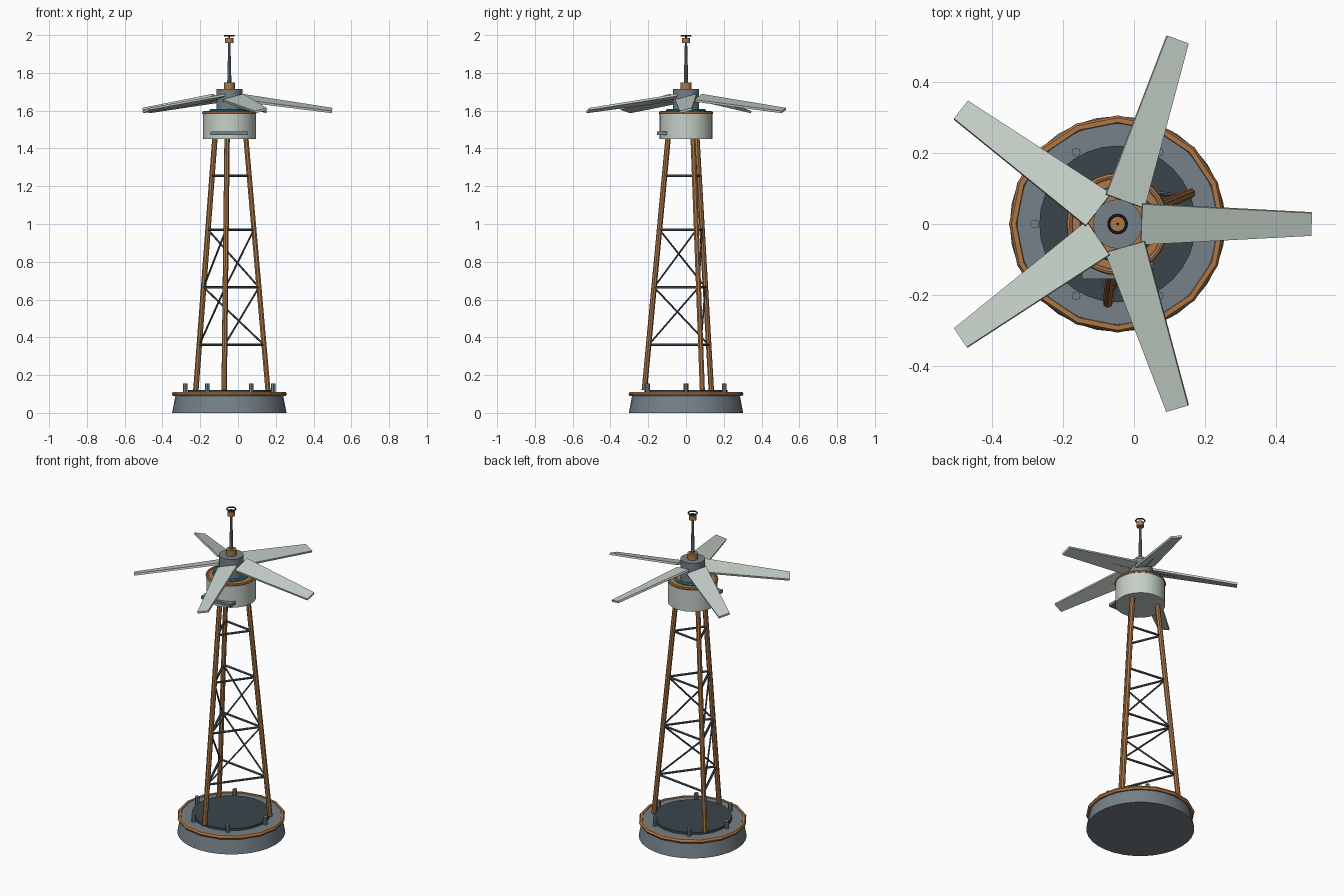
import bpy, bmesh, math
from mathutils import Vector, Matrix

if "Cube" in bpy.data.objects:
    bpy.data.objects.remove(bpy.data.objects["Cube"])

CX = -0.046  # tower axis offset in x


def material(name, rgb):
    m = bpy.data.materials.new(name)
    m.diffuse_color = (*rgb, 1)
    m.use_nodes = True
    m.node_tree.nodes["Principled BSDF"].inputs["Base Color"].default_value = m.diffuse_color
    return m


SLATE = material("slate metal", (0.18, 0.22, 0.25))
DARK = material("dark deck", (0.042, 0.06, 0.07))
COPPER = material("copper", (0.42, 0.19, 0.065))
PALE = material("pale panel", (0.56, 0.63, 0.58))
STEEL = material("brace steel", (0.08, 0.098, 0.114))
TEAL = material("teal glow", (0.026, 0.30, 0.37))
BLACK = material("black metal", (0.015, 0.017, 0.02))


def finish(ob, name, mat, smooth=True):
    ob.name = name
    ob.data.materials.clear()
    ob.data.materials.append(mat)
    if smooth:
        bpy.ops.object.shade_smooth_by_angle(angle=math.radians(35))
    return ob


def drum(name, mat, r1, r2, z0, z1, sides=32, x=0, y=0):
    bpy.ops.mesh.primitive_cone_add(vertices=sides, radius1=r1, radius2=r2, depth=z1 - z0,
                                    location=(CX + x, y, (z0 + z1) / 2))
    return finish(bpy.context.object, name, mat)


def ring(name, mat, r, minor, z, segs=32, sides=6):
    bpy.ops.mesh.primitive_torus_add(major_radius=r, minor_radius=minor, major_segments=segs,
                                     minor_segments=sides, location=(CX, 0, z))
    return finish(bpy.context.object, name, mat, segs > 20)


def rod(name, mat, a, b, r, sides=8):
    a, b = Vector(a), Vector(b)
    bpy.ops.mesh.primitive_cylinder_add(vertices=sides, radius=r, depth=(b - a).length, location=(a + b) / 2)
    ob = bpy.context.object
    ob.rotation_euler = (b - a).to_track_quat('Z', 'Y').to_euler()
    return finish(ob, name, mat, False)


# base plinth, rim, deck and bolts
drum("base", SLATE, 0.303, 0.282, 0, 0.108)
ring("base_rim", COPPER, 0.292, 0.013, 0.1, 16, 6)
drum("deck", DARK, 0.22, 0.22, 0.1, 0.122)
for i in range(6):
    a = math.radians(60 * i)
    drum(f"bolt_{i}", SLATE, 0.0125, 0.0125, 0.1, 0.156, 8, 0.233 * math.cos(a), 0.233 * math.sin(a))


# three leaning legs
def leg_point(i, z):
    a = 0.4 + i * math.tau / 3
    r = 0.222 + (0.096 - 0.222) * (z - 0.12) / 1.33
    return (CX + r * math.cos(a), r * math.sin(a), z)


for i in range(3):
    rod(f"leg_{i}", COPPER, leg_point(i, 0.12), leg_point(i, 1.47), 0.0145)

# horizontal braces and one diagonal per face in the two middle bays
levels = [0.36, 0.665, 0.97, 1.255]
for i in range(3):
    for k, z in enumerate(levels):
        rod(f"brace_{k}_{i}", STEEL, leg_point(i, z), leg_point(i + 1, z), 0.007, 6)
    for k in range(2):
        rod(f"diagonal_{k}_{i}", STEEL, leg_point(i, levels[k]), leg_point(i + 1, levels[k + 1]), 0.005, 6)

# head drum with collar, glowing ring and front ledge
drum("head_drum", PALE, 0.14, 0.14, 1.45, 1.585)
ring("head_collar", COPPER, 0.135, 0.009, 1.588, 32, 8)
drum("head_cap", COPPER, 0.13, 0.13, 1.58, 1.591)
ring("glow_ring", TEAL, 0.097, 0.009, 1.6, 32, 8)
bpy.ops.mesh.primitive_cube_add(size=1, location=(CX, -0.127, 1.481))
ledge = bpy.context.object
ledge.scale = (0.2, 0.054, 0.018)
finish(ledge, "front_ledge", SLATE, False)

# rotor hub, mast and finial
drum("hub", SLATE, 0.069, 0.069, 1.585, 1.715)
drum("hub_cap", COPPER, 0.029, 0.029, 1.71, 1.75, 16)
drum("mast", SLATE, 0.012, 0.006, 1.74, 1.965, 10)
drum("finial", COPPER, 0.022, 0.022, 1.957, 1.985, 12)
drum("finial_post", BLACK, 0.004, 0.004, 1.98, 1.992, 6)
ring("finial_ring", BLACK, 0.025, 0.004, 1.996, 24, 6)

# five tapered blades, pitched and drooping
ROOT, TIP, THICK = 0.0, 0.482, 0.012
for i in range(5):
    bm = bmesh.new()
    outline = [(ROOT, -0.059), (TIP, -0.033), (TIP, 0.033), (ROOT, 0.059)]
    face = bm.faces.new([bm.verts.new((x, y, -THICK / 2)) for x, y in outline])
    ext = bmesh.ops.extrude_face_region(bm, geom=[face])
    bmesh.ops.translate(bm, vec=(0, 0, THICK),
                        verts=[v for v in ext["geom"] if isinstance(v, bmesh.types.BMVert)])
    bmesh.ops.recalc_face_normals(bm, faces=bm.faces)
    turn = Matrix.Rotation(i * math.tau / 5, 4, 'Z')
    bm.transform(Matrix.Translation((CX, 0, 0)) @ turn @ Matrix.Translation((0.067, 0, 1.668))
                 @ Matrix.Rotation(math.radians(8), 4, 'Y') @ Matrix.Rotation(math.radians(15), 4, 'X'))
    me = bpy.data.meshes.new(f"blade_{i}")
    bm.to_mesh(me)
    bm.free()
    me.materials.append(PALE)
    bpy.context.collection.objects.link(bpy.data.objects.new(f"blade_{i}", me))
    # blade arm buried in the blade
    c = turn @ Vector((1, 0, 0))
    rod(f"blade_arm_{i}", COPPER, (CX + 0.05 * c.x, 0.05 * c.y, 1.668),
        (CX + 0.2 * c.x, 0.2 * c.y, 1.648), 0.006, 6)
